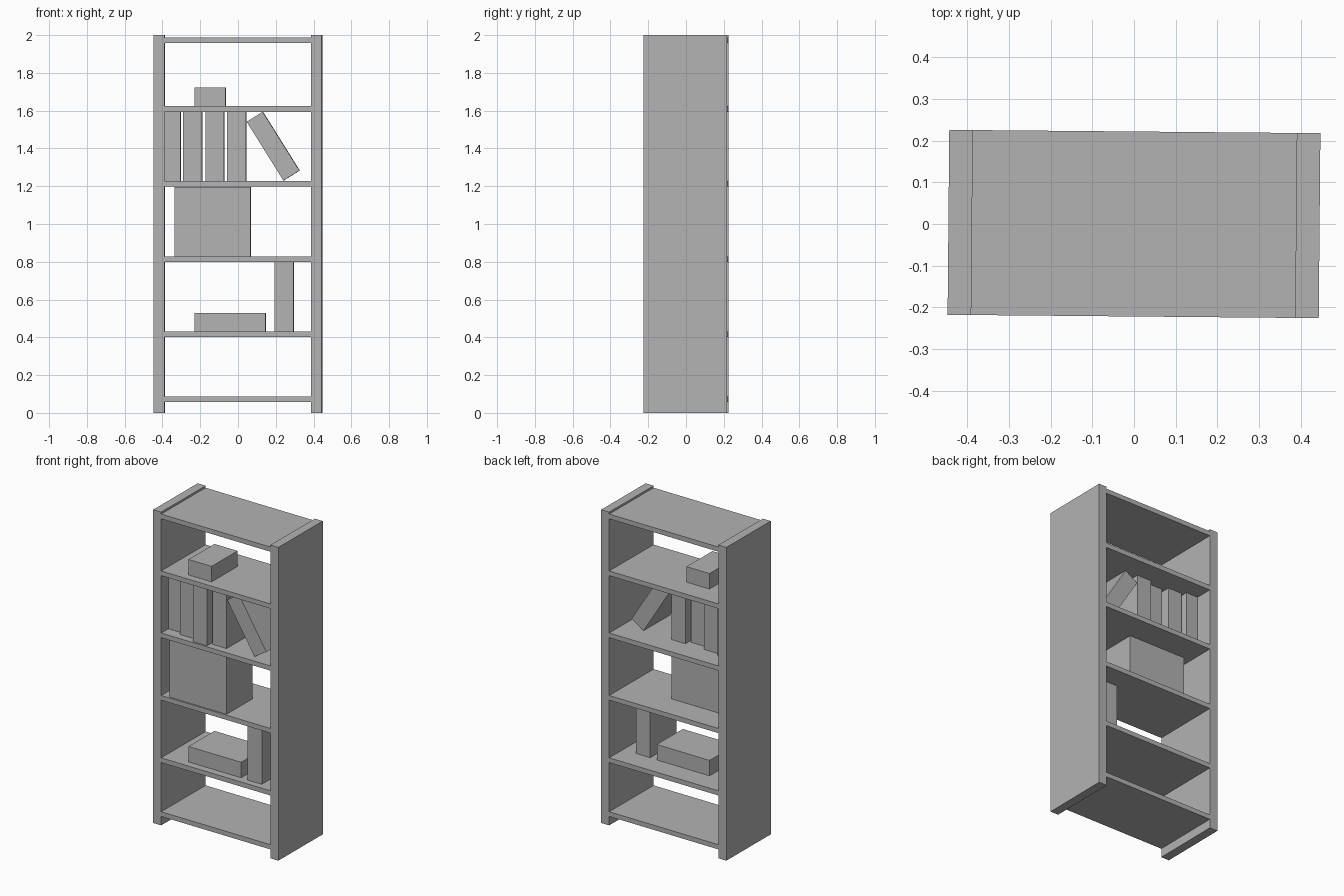
import bpy
import bmesh
import math
from mathutils import Matrix

cube = bpy.data.objects.get("Cube")
if cube:
    bpy.data.objects.remove(cube, do_unlink=True)

# One plain grey for everything
grey = bpy.data.materials.new("plain_grey")
grey.use_nodes = True
colour = (0.45, 0.45, 0.45, 1)
grey.diffuse_color = colour
grey.node_tree.nodes["Principled BSDF"].inputs["Base Color"].default_value = colour

# The whole unit stands very slightly turned
TURN = Matrix.Rotation(-0.009, 4, "Z")


def box(name, x, y, z, lean=0.0):
    """Box spanning the (min, max) pairs, leaned about its own middle."""
    size = [b - a for a, b in (x, y, z)]
    middle = [(a + b) / 2 for a, b in (x, y, z)]
    bm = bmesh.new()
    bmesh.ops.create_cube(bm, size=1)
    bm.transform(TURN @ Matrix.Translation(middle)
                 @ Matrix.Rotation(lean, 4, "Y") @ Matrix.Diagonal((*size, 1)))
    mesh = bpy.data.meshes.new(name)
    bm.to_mesh(mesh)
    bm.free()
    mesh.materials.append(grey)
    obj = bpy.data.objects.new(name, mesh)
    bpy.context.collection.objects.link(obj)
    return obj


# Frame: two side panels
OUTER, INNER, HALF_DEPTH = 0.4445, 0.388, 0.2215
DEPTH = (-HALF_DEPTH, HALF_DEPTH)
box("left_side_panel", (INNER, OUTER), DEPTH, (0, 2))
box("right_side_panel", (-OUTER, -INNER), DEPTH, (0, 2))

# Shelves, named by level from the bottom
THICK = 0.03
TOPS = [0.087, 0.431, 0.829, 1.228, 1.624, 1.987]
for level, top in enumerate(TOPS):
    box(f"shelf_{level + 1}", (-INNER, INNER), DEPTH, (top - THICK, top))


def item(name, level, x, front, height, deep=0.26):
    """Something resting on a shelf."""
    return box(name, x, (front, front + deep), (TOPS[level], TOPS[level] + height))


TALL, FLAT = 0.367, 0.099

# Second shelf: a lying box and an upright book
item("lying_box", 1, (-0.228, 0.147), -0.175, FLAT)
item("upright_book", 1, (0.196, 0.296), -0.178, TALL)

# Third shelf: large storage box
item("storage_box", 2, (-0.335, 0.069), -0.211, TALL)

# Fourth shelf: a row of books, the last one leaning
row = [(-0.388, -0.304, -0.15), (-0.289, -0.189, -0.175),
       (-0.171, -0.071, -0.21), (-0.056, 0.044, -0.175)]
for n, (x0, x1, front) in enumerate(row):
    item(f"row_book_{n + 1}", 3, (x0, x1), front, TALL)
box("leaning_book", (0.137, 0.237), (-0.175, 0.085), (1.2285, 1.5955),
    lean=math.radians(-32))

# Fifth shelf: small box
item("small_box", 4, (-0.228, -0.064), -0.174, FLAT)
